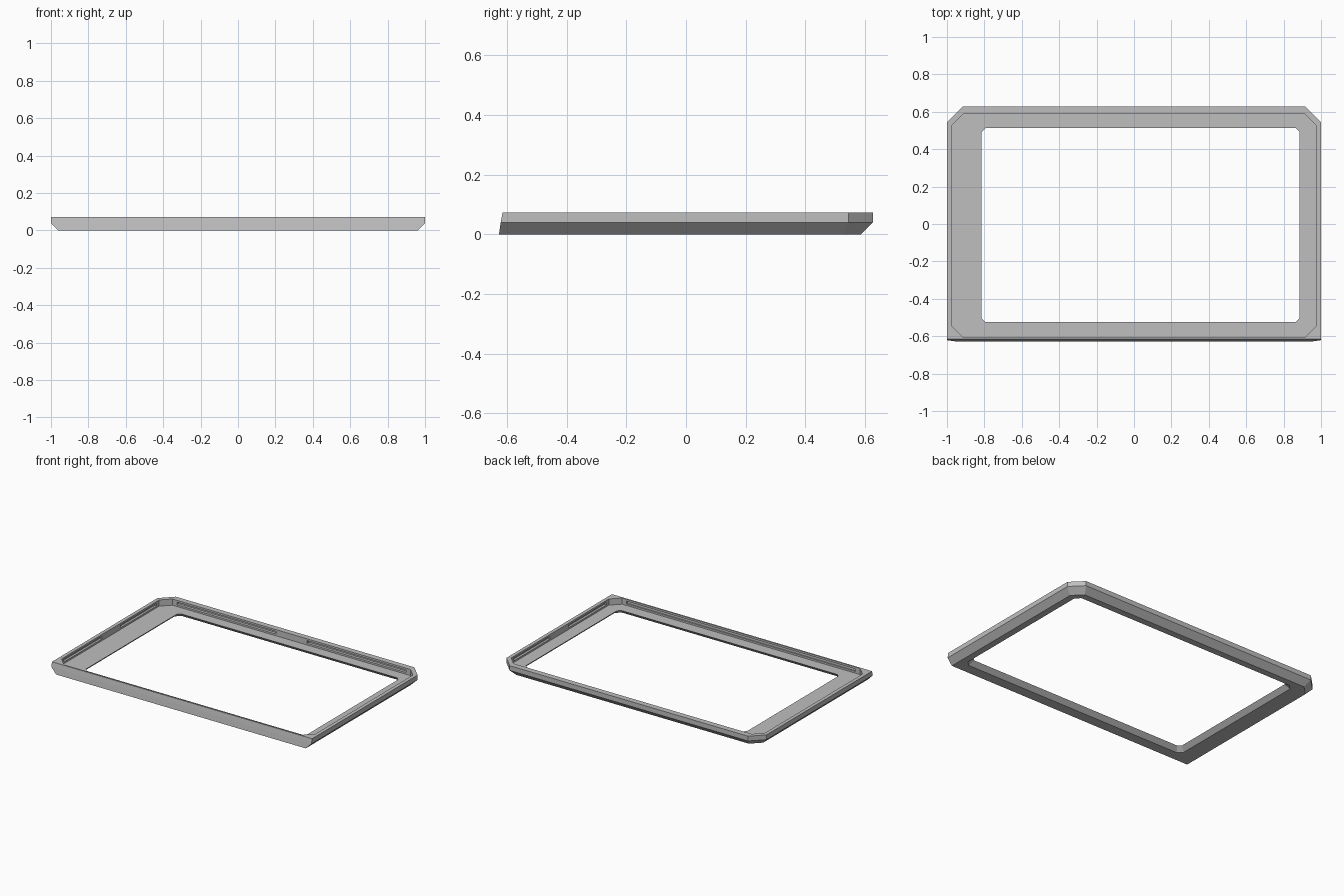
import bpy
import bmesh

if "Cube" in bpy.data.objects:
    bpy.data.objects.remove(bpy.data.objects["Cube"], do_unlink=True)

grey = bpy.data.materials.new("light grey plastic")
grey.use_nodes = True
colour = (0.52, 0.52, 0.52, 1)
grey.diffuse_color = colour
grey.node_tree.nodes["Principled BSDF"].inputs["Base Color"].default_value = colour


def make_object(name, bm):
    mesh = bpy.data.meshes.new(name)
    bm.to_mesh(mesh)
    bm.free()
    mesh.materials.append(grey)
    obj = bpy.data.objects.new(name, mesh)
    bpy.context.collection.objects.link(obj)
    return obj


def ring(bm, x0, x1, y0, y1, z, front, back):
    """Rectangle with separate corner cuts at the front and the back."""
    points = [(x0 + front, y0), (x1 - front, y0), (x1, y0 + front), (x1, y1 - back),
              (x1 - back, y1), (x0 + back, y1), (x0, y1 - back), (x0, y0 + front)]
    return [bm.verts.new((x, y, z)) for x, y in points]


# Frame: rings run up the outside, down into the recess and through the window
bm = bmesh.new()
rings = [ring(bm, *values) for values in (
    (-0.96, 0.96, -0.627, 0.587, 0, 0, 0.065),
    (-1, 1, -0.621, 0.627, 0.04, 0, 0.083),
    (-1, 1, -0.615, 0.627, 0.073, 0, 0.083),
    (-0.975, 0.975, -0.605, 0.587, 0.073, 0.06, 0.06),
    (-0.975, 0.975, -0.605, 0.587, 0.03, 0.06, 0.06),
    (-0.815, 0.885, -0.525, 0.512, 0.03, 0.02, 0.02),
    (-0.845, 0.915, -0.555, 0.542, 0, 0.032, 0.032),
)]
for lower, upper in zip(rings, rings[1:] + rings[:1]):
    for i in range(8):
        j = (i + 1) % 8
        bm.faces.new((lower[i], lower[j], upper[j], upper[i]))
bmesh.ops.remove_doubles(bm, verts=bm.verts, dist=0.0005)
bmesh.ops.recalc_face_normals(bm, faces=bm.faces)
frame = make_object("bezel_frame", bm)


# Snap grooves in the recess walls, broken by a solid tab on three sides
def add_box(bm, x0, x1, y0, y1, z0=0.042, z1=0.06):
    verts = bmesh.ops.create_cube(bm, size=1)["verts"]
    for v in verts:
        v.co = (x0 if v.co.x < 0 else x1, y0 if v.co.y < 0 else y1, z0 if v.co.z < 0 else z1)


bm = bmesh.new()
add_box(bm, -0.88, 0.88, -0.613, -0.595)
for side in (-1, 1):
    add_box(bm, *sorted((side * 0.12, side * 0.88)), 0.577, 0.606)
    for y0, y1 in ((-0.52, -0.1), (0.1, 0.5)):
        add_box(bm, *sorted((side * 0.965, side * 0.99)), y0, y1)
cutter = make_object("groove_cutter", bm)
cutter.hide_render = True
cutter.hide_viewport = True
cutter.display_type = 'WIRE'

cut = frame.modifiers.new("snap grooves", 'BOOLEAN')
cut.operation = 'DIFFERENCE'
cut.solver = 'EXACT'
cut.object = cutter
